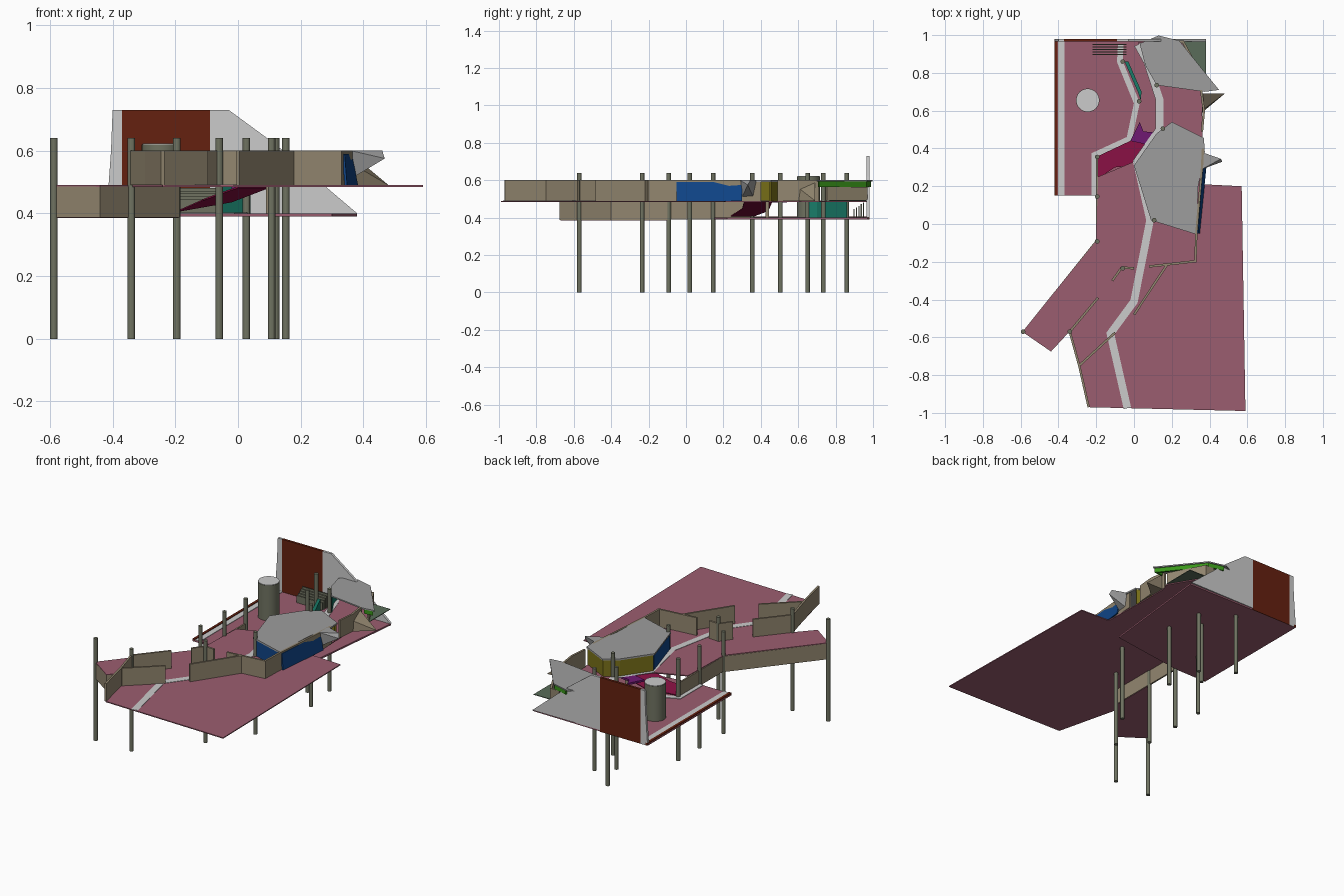
import bpy, bmesh, math
from mathutils import Vector

if "Cube" in bpy.data.objects:
    bpy.data.objects.remove(bpy.data.objects["Cube"])

PALETTE = dict(
    pink=(.33, .11, .16), beige=(.29, .24, .16), brown=(.13, .015, .005), stone=(.16, .17, .12),
    grey=(.55, .55, .55), roof=(.34, .34, .34), blue=(.005, .06, .25), olive=(.2, .17, .01),
    green=(.04, .3, .01), magenta=(.22, .005, .05), purple=(.16, .01, .17), teal=(.01, .2, .14),
    sage=(.1, .15, .1))
mats = {}


def paint(ob, colour):
    if colour not in mats:
        mats[colour] = bpy.data.materials.new(colour)
        mats[colour].diffuse_color = (*PALETTE[colour], 1)
    ob.data.materials.append(mats[colour])
    return ob


def mesh_object(name, bm, colour):
    bmesh.ops.recalc_face_normals(bm, faces=bm.faces)
    me = bpy.data.meshes.new(name)
    bm.to_mesh(me)
    bm.free()
    ob = bpy.data.objects.new(name, me)
    bpy.context.collection.objects.link(ob)
    return paint(ob, colour)


def prism(name, pts, offset, colour):
    """Extrude a 3D polygon along an offset vector."""
    bm = bmesh.new()
    face = bm.faces.new([bm.verts.new(p) for p in pts])
    ext = bmesh.ops.extrude_face_region(bm, geom=[face])['geom']
    bmesh.ops.translate(bm, vec=offset, verts=[v for v in ext if isinstance(v, bmesh.types.BMVert)])
    return mesh_object(name, bm, colour)


def slab(name, outline, z0, z1, colour):
    return prism(name, [(x, y, z0) for x, y in outline], (0, 0, z1 - z0), colour)


def ribbon(name, path, width, z0, z1, colour):
    """Mitred strip along a path: used for walls and floor bands."""
    pts = [Vector(p) for p in path]
    left, right = [], []
    for i, p in enumerate(pts):
        a = (p - pts[i - 1]).normalized() if i else (pts[1] - p).normalized()
        b = (pts[i + 1] - p).normalized() if i < len(pts) - 1 else a
        n = Vector((-(a + b).y, (a + b).x)).normalized()
        n *= width / 2 / max(.4, n.dot(Vector((-a.y, a.x))))
        left.append(p + n)
        right.append(p - n)
    return slab(name, left + right[::-1], z0, z1, colour)


def solid(name, pts, colour):
    """Convex solid from a few corners."""
    bm = bmesh.new()
    for p in pts:
        bm.verts.new(p)
    bmesh.ops.convex_hull(bm, input=bm.verts)
    return mesh_object(name, bm, colour)


def cylinder(name, x, y, r, z0, z1, sides, colour):
    bpy.ops.mesh.primitive_cylinder_add(vertices=sides, radius=r, depth=z1 - z0,
                                        location=(x, y, (z0 + z1) / 2))
    ob = bpy.context.object
    ob.name = name
    return paint(ob, colour)


UP, LOW, TOP = .49, .40, .60

# Floors
slab("upper_floor", [(-.24, -.97), (.59, -.99), (.57, .20), (.37, .21), (.36, .54), (.36, .70),
     (.38, .75), (.25, .965), (.02, .96), (.07, .86), (.12, .735), (.15, .67), (.14, .5), (0, .33),
     (-.19, .25), (-.2, -.09), (-.59, -.57), (-.44, -.675), (-.34, -.565)], UP - .006, UP, "pink")
slab("lower_floor", [(-.42, .15), (-.2, .15), (.3, .22), (.38, .97), (-.42, .98)], LOW - .01, LOW, "pink")
slab("corner_ledge", [(.25, .965), (.38, .965), (.38, .75)], UP, UP + .004, "sage")

# Lower wing under the upper floor
wing = [(-.2, -.09), (-.585, -.57), (-.44, -.67), (-.19, -.4), (-.19, -.09)]
slab("wing_floor", wing, .385, .39, "pink")
ribbon("wing_wall", wing, .008, .387, UP - .004, "beige")
ribbon("wing_link_wall", [(-.195, -.1), (-.195, .35)], .01, .39, UP - .004, "beige")

# Pale floor bands and brown edge
ribbon("main_band", [(-.035, -.975), (-.125, -.58), (0, -.41), (.085, .02), (.015, .33), (.135, .5),
       (.135, .66), (.07, .86), (.02, .95)], .04, UP, UP + .002, "grey")
ribbon("lower_band", [(-.21, .15), (-.21, .365), (-.025, .45), (.015, .64), (-.075, .86), (-.07, .95)],
       .03, LOW, LOW + .003, "grey")
ribbon("side_band", [(-.385, .15), (-.385, .97)], .035, LOW, LOW + .003, "grey")
ribbon("side_edge", [(-.412, .15), (-.412, .98)], .016, LOW - .01, LOW + .006, "brown")

# Ramp between levels
prism("ramp", [(-.19, .24, LOW + .01), (-.19, .36, LOW + .01), (-.02, .44, .44), (.1, .46, .486),
               (.0, .31, .486), (-.1, .3, .45)], (0, 0, -.005), "magenta")
slab("ramp_landing", [(-.02, .44), (.03, .54), (.05, .49), (.11, .485), (.07, .42)], .48, .492, "purple")

# Upper parapet walls
for name, path in {
    "front_left_wall": [(-.24, -.97), (-.29, -.75), (-.34, -.57), (-.19, -.39)],
    "front_cross_wall": [(-.285, -.745), (-.1, -.575)],
    "pier_wall": [(-.115, -.3), (-.065, -.23), (0, -.235)],
    "diagonal_wall": [(0, -.48), (.175, -.215)],
    "right_wall": [(.08, -.225), (.325, -.197), (.33, -.05), (.36, .3), (.365, .4)],
    "terrace_wall": [(.36, .49), (.37, .6), (.355, .71)],
    "ledge_wall": [(.375, .75), (.26, .965), (.2, .965)],
}.items():
    ribbon(name, path, .012, UP, .565 if name == "ledge_wall" else TOP, "beige")

# Main pavilion: roof plate with coloured walls
slab("main_roof", [(0, .31), (.12, .48), (.2, .54), (.37, .455), (.375, .38), (.34, .2),
                   (.33, -.055), (.09, .02)], TOP - .01, TOP, "roof")
ribbon("pavilion_south_wall", [(.095, .03), (.325, -.045)], .012, UP, TOP - .01, "blue")
prism("pavilion_east_wall", [(.34, -.05, UP), (.375, .3, UP), (.355, .3, TOP - .01), (.332, -.05, TOP - .01)],
      (.008, 0, 0), "blue")
ribbon("pavilion_west_return", [(.1, .03), (.015, .305)], .012, UP, TOP - .01, "blue")
ribbon("pavilion_west_wall", [(.01, .31), (.125, .475), (.2, .53), (.36, .45)], .012, UP, TOP - .01, "olive")

# Rear pavilion
slab("rear_roof", [(.03, .955), (.13, .998), (.24, .97), (.45, .71), (.375, .70), (.12, .735),
                   (.06, .84)], TOP - .008, TOP, "roof")
ribbon("rear_eave", [(.14, .985), (.235, .96), (.43, .715), (.38, .71)], .01, .565, TOP - .008, "green")
ribbon("rear_inner_wall", [(.04, .945), (.068, .84), (.125, .745)], .01, UP, TOP - .008, "teal")

# Pointed bays on the right side
solid("upper_spike", [(.36, .38, TOP), (.36, .29, TOP), (.46, .345, TOP), (.468, .33, .575),
                      (.36, .36, .51), (.36, .3, .51)], "roof")
solid("lower_spike", [(.36, .69, UP), (.48, .69, UP), (.36, .59, UP), (.36, .69, .59), (.36, .6, .56)], "beige")

# Back screen wall in three panels
for name, colour, prof in [
    ("screen_edge", "grey", [(-.42, .39), (-.37, .39), (-.37, .73), (-.40, .73), (-.405, .6)]),
    ("screen_panel", "brown", [(-.37, .39), (-.09, .39), (-.09, .73), (-.37, .73)]),
    ("screen_wing", "grey", [(-.09, .4), (.38, .4), (.12, .62), (-.03, .73), (-.09, .73)])]:
    prism(name, [(x, .98, z) for x, z in prof], (0, -.015, 0), colour)

# Lower level details: tank, fins, inner wall
cylinder("tank", -.245, .655, .062, LOW, .62, 32, "stone")
cylinder("tank_lid", -.245, .655, .06, .62, .623, 32, "grey")
bpy.data.objects["tank"].select_set(True)
bpy.context.view_layer.objects.active = bpy.data.objects["tank"]
bpy.ops.object.shade_smooth_by_angle()
for i in range(5):
    y = .895 + i * .013
    slab("fin", [(-.22, y), (-.04, y), (-.04, y + .006), (-.22, y + .006)], LOW, .445 + i * .009, "stone")
slab("lower_inner_wall", [(-.05, .86), (-.03, .86), (.04, .7), (.035, .655), (.02, .7)], LOW, .485, "teal")
ribbon("support_pier", [(.1, .425), (.1, .445)], .02, LOW, UP - .006, "beige")

# Columns
for x, y in [(-.587, -.57), (-.34, -.57), (-.195, -.092), (-.06, -.235), (-.195, .145), (-.195, .355),
             (.107, .02), (.153, .505), (.027, .65), (.12, .735), (-.06, .86)]:
    cylinder("column", x, y, .012, 0, .64, 16, "stone")

for m in bpy.data.materials:
    if m.users and not m.is_grease_pencil:
        m.use_nodes = True
        m.node_tree.nodes["Principled BSDF"].inputs["Base Color"].default_value = m.diffuse_color
